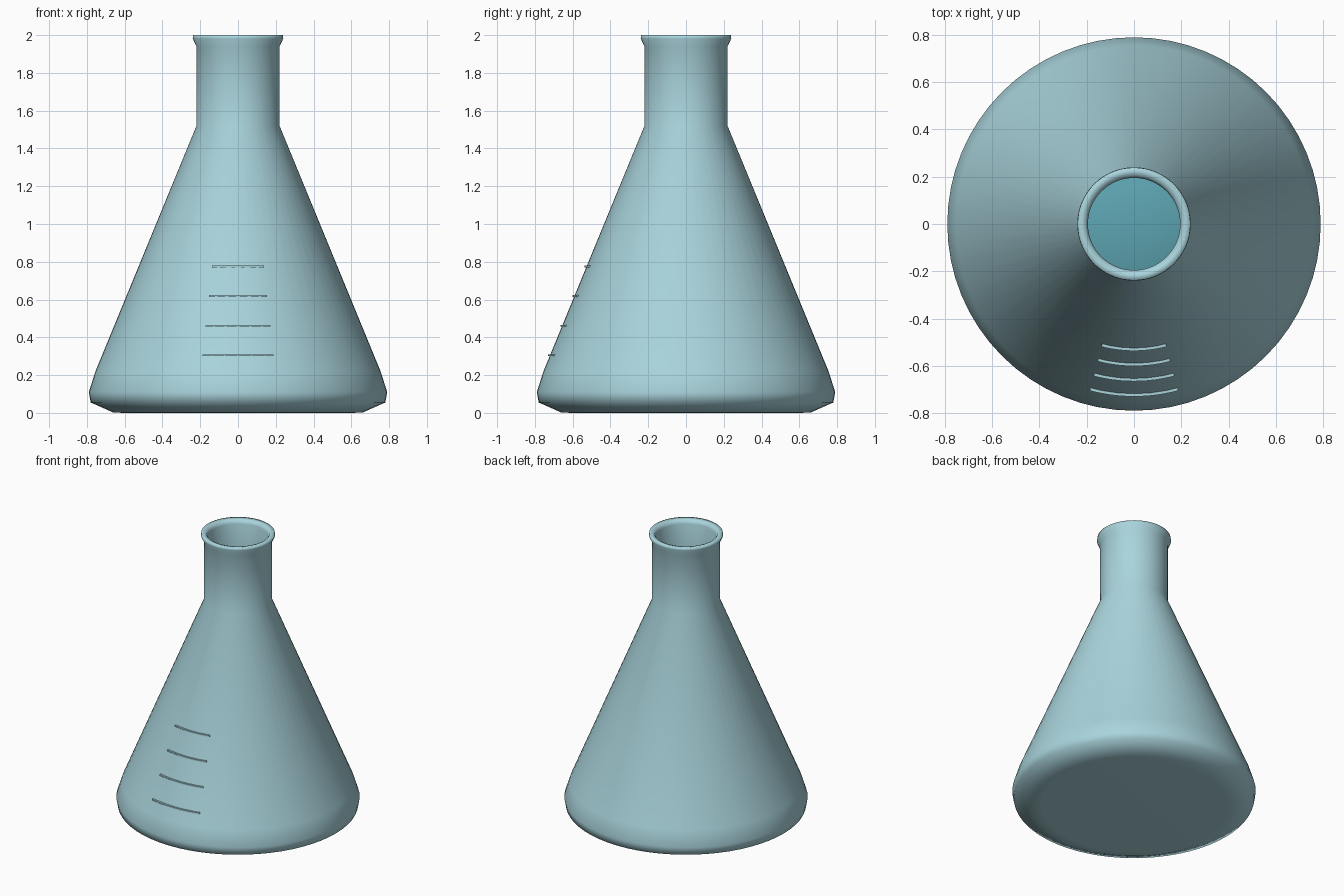
import bpy, bmesh, math
from mathutils import Matrix, Vector

cube = bpy.data.objects.get("Cube")
if cube:
    bpy.data.objects.remove(cube, do_unlink=True)


def make_material(name, rgb, roughness):
    mat = bpy.data.materials.new(name)
    mat.use_nodes = True
    color = (*rgb, 1.0)
    mat.diffuse_color = color
    bsdf = mat.node_tree.nodes["Principled BSDF"]
    bsdf.inputs["Base Color"].default_value = color
    bsdf.inputs["Roughness"].default_value = roughness
    return mat


def lathe(name, profile, mat, steps=64, sweep=math.tau, closed_profile=False, smooth=True):
    """Spin (radius, height) points about z, centred on the front (-y)."""
    bm = bmesh.new()
    verts = [bm.verts.new((0, -r, z)) for r, z in profile]
    pairs = list(zip(verts, verts[1:]))
    if closed_profile:
        pairs.append((verts[-1], verts[0]))
    edges = [bm.edges.new(p) for p in pairs]
    full = sweep >= math.tau
    if not full:
        bmesh.ops.rotate(bm, verts=verts, cent=Vector(),
                         matrix=Matrix.Rotation(-sweep / 2, 3, 'Z'))
    out = bmesh.ops.spin(bm, geom=verts + edges, cent=(0, 0, 0), axis=(0, 0, 1),
                         angle=sweep, steps=steps)
    if not full:
        # Cap both ends of a partial sweep
        last = [v for v in out["geom_last"] if isinstance(v, bmesh.types.BMVert)]
        bm.faces.new(verts)
        bm.faces.new(last)
    bmesh.ops.remove_doubles(bm, verts=bm.verts[:], dist=0.0001)
    bmesh.ops.recalc_face_normals(bm, faces=bm.faces[:])
    for f in bm.faces:
        f.smooth = smooth
    mesh = bpy.data.meshes.new(name)
    bm.to_mesh(mesh)
    bm.free()
    mesh.materials.append(mat)
    obj = bpy.data.objects.new(name, mesh)
    bpy.context.collection.objects.link(obj)
    return obj


glass = make_material("pale blue glass", (0.40, 0.66, 0.72), 0.2)
teal = make_material("teal liquid", (0.11, 0.38, 0.45), 0.3)

# Flask wall: outside from the base up to the lip, then back down the inside
outer = [(0, 0), (0.6, 0), (0.66, 0.002), (0.78, 0.055), (0.79, 0.11), (0.755, 0.22),
         (0.22, 1.52), (0.22, 1.94), (0.24, 1.982), (0.238, 2.0)]
inner = [(0.205, 1.995), (0.195, 1.97), (0.195, 1.52), (0.73, 0.21),
         (0.765, 0.11), (0.75, 0.07), (0.65, 0.03), (0, 0.03)]
lathe("flask_body", outer + inner, glass)

# Liquid filling the lower part of the flask
lathe("liquid", [(0, 0.035), (0.64, 0.035), (0.74, 0.075), (0.755, 0.11),
                 (0.72, 0.21), (0.555, 0.62), (0, 0.62)], teal)

# Raised measuring marks wrapped around the front of the cone
for i in range(4):
    z = 0.305 + i * 0.1565
    r = 0.755 - (z - 0.22) * 0.535 / 1.3
    h = 0.005
    lathe(f"measuring_mark_{i + 1}",
          [(r - 0.01, z - h), (r + 0.01, z - h), (r + 0.01, z + h), (r - 0.01, z + h)],
          glass, steps=12, sweep=0.52, closed_profile=True, smooth=False)
